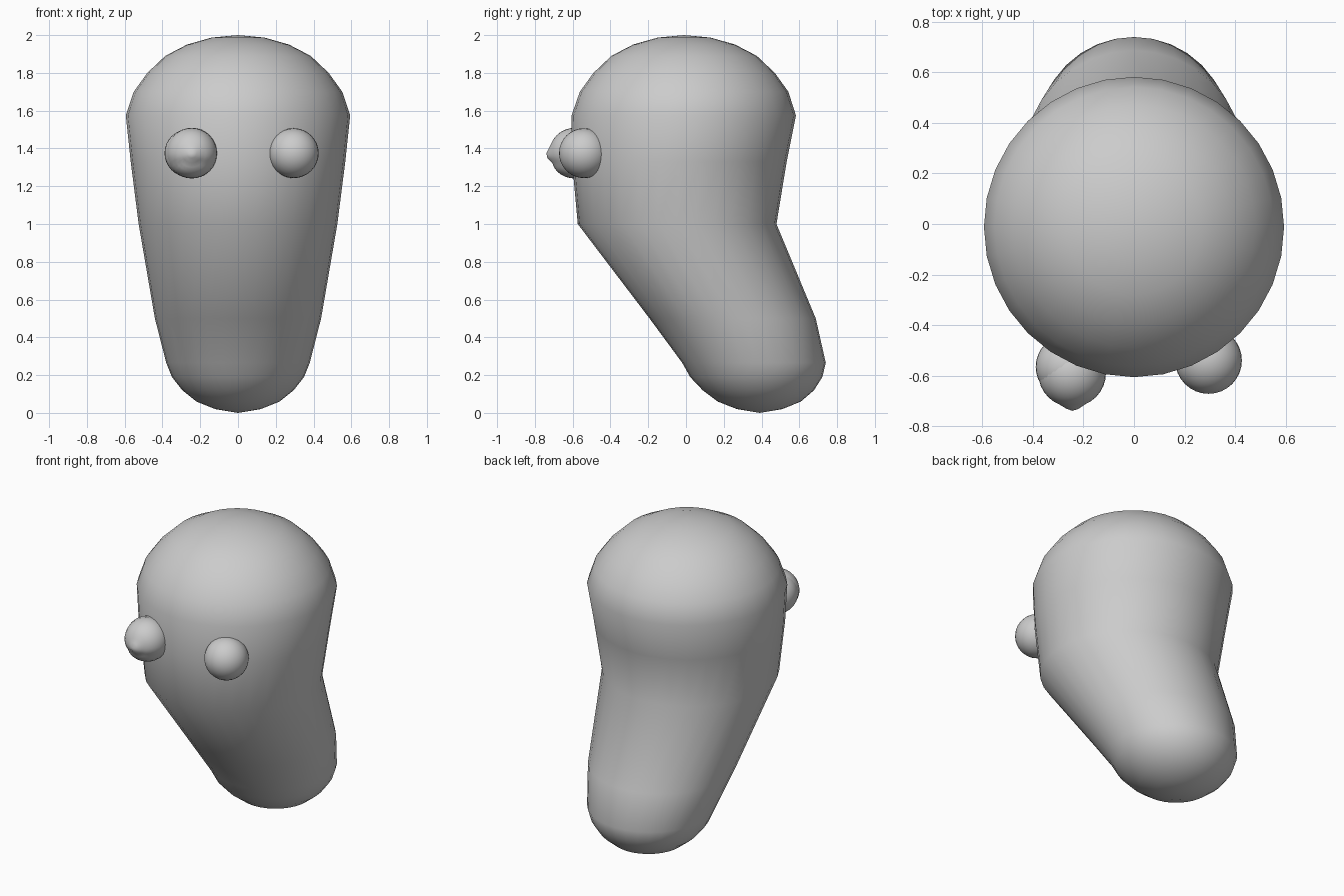
import bpy, bmesh, math
from mathutils import Vector

if "Cube" in bpy.data.objects:
    bpy.data.objects.remove(bpy.data.objects["Cube"])

SEG = 32


def finish(bm, name, angle=60):
    bmesh.ops.recalc_face_normals(bm, faces=bm.faces)
    mesh = bpy.data.meshes.new(name)
    bm.to_mesh(mesh)
    bm.free()
    obj = bpy.data.objects.new(name, mesh)
    bpy.context.collection.objects.link(obj)
    bpy.ops.object.select_all(action='DESELECT')
    obj.select_set(True)
    bpy.context.view_layer.objects.active = obj
    bpy.ops.object.shade_smooth_by_angle(angle=math.radians(angle))
    return obj


def loft(name, rings, bottom, top):
    """Join horizontal round rings (z, centre y, radius) with a pole at each end."""
    bm = bmesh.new()
    loops = [[bm.verts.new((r * math.cos(2 * math.pi * i / SEG),
                            cy + r * math.sin(2 * math.pi * i / SEG), z))
              for i in range(SEG)] for z, cy, r in rings]
    for a, b in zip(loops, loops[1:]):
        for i in range(SEG):
            j = (i + 1) % SEG
            bm.faces.new((a[i], a[j], b[j], b[i]))
    for loop, tip in ((loops[0], bottom), (loops[-1], top)):
        pole = bm.verts.new(tip)
        for i in range(SEG):
            bm.faces.new((loop[i], loop[(i + 1) % SEG], pole))
    return finish(bm, name)


def ball(name, centre, radius, shape=None):
    """Sphere with poles along y; shape may move each unit-sphere point."""
    bm = bmesh.new()
    bmesh.ops.create_uvsphere(bm, u_segments=32, v_segments=16, radius=1)
    for v in bm.verts:
        p = Vector((v.co.x, -v.co.z, v.co.y))
        if shape:
            p = shape(p)
        v.co = Vector(centre) + p * radius
    return finish(bm, name)


# Bent body with a flattened dome at each end
loft("body", [
    (0.02, 0.39, 0.12), (0.06, 0.388, 0.22), (0.12, 0.383, 0.295),
    (0.19, 0.372, 0.35), (0.265, 0.36, 0.38),
    (0.50, 0.247, 0.44), (1.00, -0.047, 0.526), (1.33, -0.035, 0.568),
    (1.575, -0.012, 0.594), (1.70, -0.01, 0.552), (1.80, -0.01, 0.48),
    (1.89, -0.01, 0.385), (1.95, -0.01, 0.27), (1.987, -0.01, 0.14),
], (0, 0.39, 0.0), (0, -0.01, 2.0))


# Pinched tip and shallow crease on the uneven eye
def pinch(p):
    d = math.hypot(p.x - 0.02, p.z + 0.08)
    if p.y < 0:
        p.y -= 0.15 * max(0, 1 - d / 0.35)
        p.y += 0.06 * math.exp(-((p.z + 0.4) / 0.15) ** 2)
    return p


# Eyes
ball("plain_eye", (0.295, -0.54, 1.375), 0.132)
ball("uneven_eye", (-0.245, -0.59, 1.375), 0.134, pinch)
ball("uneven_eyelid", (-0.262, -0.565, 1.375), 0.127)
